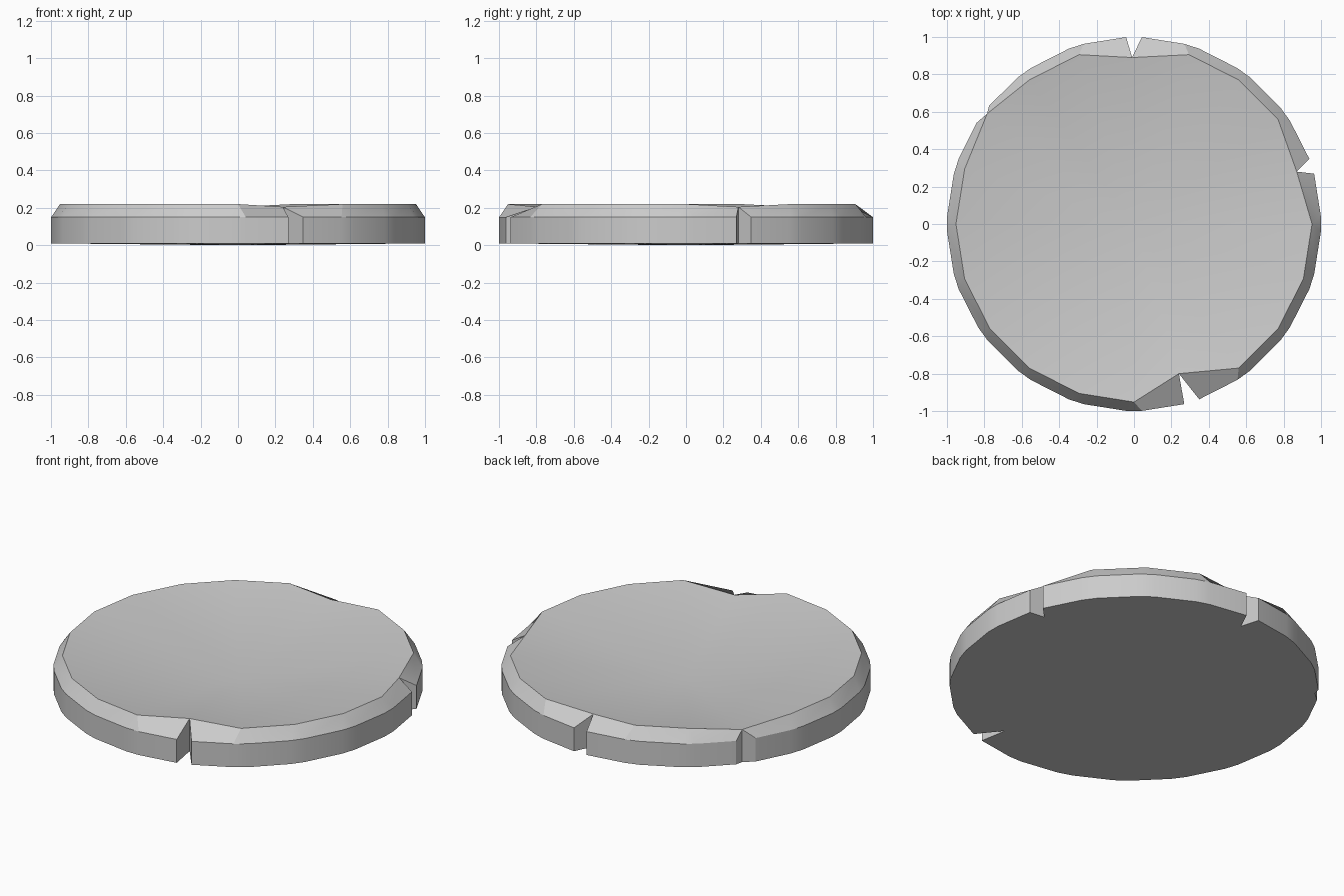
import bpy, bmesh
from math import radians, sin, cos

if "Cube" in bpy.data.objects:
    bpy.data.objects.remove(bpy.data.objects["Cube"])

SIDES = 20
Z_BOTTOM, Z_WALL, Z_TOP = 0.01, 0.15, 0.22
DISH_DEPTH = 0.15
# chipped notches: segment index (18 degree steps from +x) -> inner corner
NOTCHES = {1: (0.87, 0.28), 5: (-0.01, 0.89), 8: (-0.785, 0.59), 16: (0.24, -0.80)}

bm = bmesh.new()
rim, left, right, low_l, low_r, low_n = [], [], [], [], [], []


def polar(angle, r, z):
    return bm.verts.new((r * cos(radians(angle)), r * sin(radians(angle)), z))


# rim corners, with a pair of wall columns below each one
for k in range(SIDES):
    a = 18 * k
    notch = NOTCHES.get(k)
    if notch:
        rim.append(bm.verts.new((*notch, Z_TOP - 0.015)))
        low_n.append(bm.verts.new((*notch, Z_BOTTOM)))
    else:
        rim.append(polar(a, 0.952, Z_TOP))
        low_n.append(None)
    half = 3.2 if k == 8 else 2.4
    left.append(polar(a - half, 1.0, Z_WALL))
    right.append(polar(a + half, 1.0, Z_WALL))
    low_l.append(polar(a - half, 1.0, Z_BOTTOM))
    low_r.append(polar(a + half, 1.0, Z_BOTTOM))

outline = []
for k in range(SIDES):
    n = (k + 1) % SIDES
    # bevel and wall between corners
    bm.faces.new((right[k], left[n], rim[n], rim[k]))
    bm.faces.new((low_r[k], low_l[n], left[n], right[k]))
    outline.append(low_l[k])
    if low_n[k]:
        # notch cheeks
        bm.faces.new((low_l[k], low_n[k], rim[k], left[k]))
        bm.faces.new((low_n[k], low_r[k], right[k], rim[k]))
        outline.append(low_n[k])
    else:
        bm.faces.new((left[k], right[k], rim[k]))
        bm.faces.new((low_l[k], low_r[k], right[k], left[k]))
    outline.append(low_r[k])

# dished top running down to the centre
centre = bm.verts.new((0, 0, Z_TOP - DISH_DEPTH))
for k in range(SIDES):
    bm.faces.new((rim[k], rim[(k + 1) % SIDES], centre))

# slightly bulged underside
base = bm.verts.new((0, 0, 0))
for k, v in enumerate(outline):
    bm.faces.new((outline[(k + 1) % len(outline)], v, base))

bmesh.ops.recalc_face_normals(bm, faces=bm.faces)
mesh = bpy.data.meshes.new("chipped_disc")
bm.to_mesh(mesh)
bm.free()
disc = bpy.data.objects.new("chipped_disc", mesh)
bpy.context.collection.objects.link(disc)
bpy.context.view_layer.objects.active = disc
disc.select_set(True)
bpy.ops.object.shade_smooth_by_angle(angle=radians(20))
